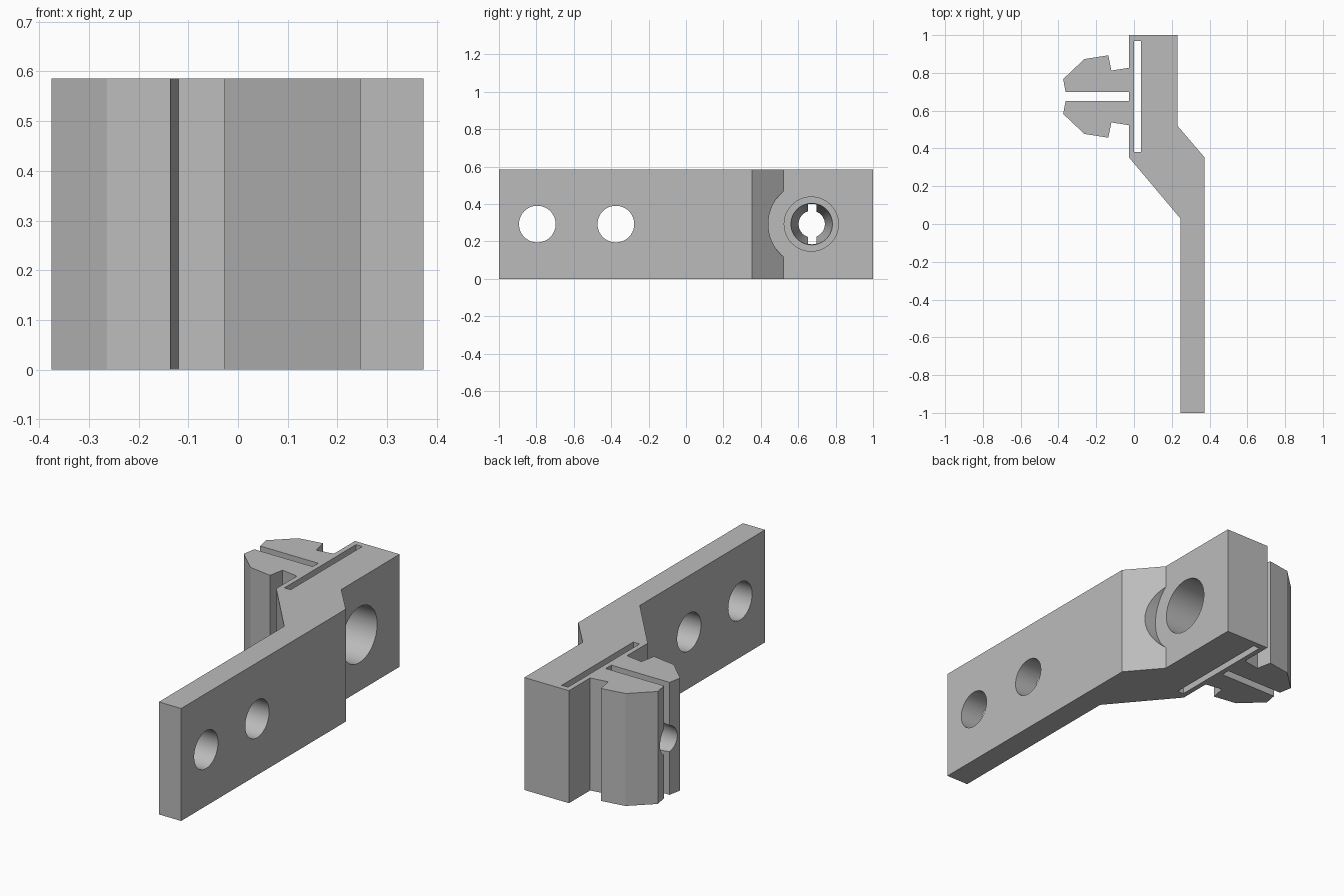
import bpy
import bmesh
import math
from mathutils import Matrix

cube = bpy.data.objects.get("Cube")
if cube:
    bpy.data.objects.remove(cube, do_unlink=True)

HEIGHT = 0.585
MID_Z = HEIGHT / 2
CLIP_Y = 0.675      # axis of the clip and its screw hole
WALL_X = -0.027     # face that carries the clip

grey = bpy.data.materials.new("plain grey")
grey.use_nodes = True
colour = (0.5, 0.5, 0.5, 1)
grey.diffuse_color = colour
grey.node_tree.nodes["Principled BSDF"].inputs["Base Color"].default_value = colour


def new_object(name, bm):
    bmesh.ops.recalc_face_normals(bm, faces=bm.faces)
    mesh = bpy.data.meshes.new(name)
    bm.to_mesh(mesh)
    bm.free()
    mesh.materials.append(grey)
    obj = bpy.data.objects.new(name, mesh)
    bpy.context.collection.objects.link(obj)
    return obj


def extrude_outline(name, outline, z0, z1):
    bm = bmesh.new()
    face = bm.faces.new([bm.verts.new((x, y, z0)) for x, y in outline])
    top = bmesh.ops.extrude_face_region(bm, geom=[face])["geom"]
    verts = [v for v in top if isinstance(v, bmesh.types.BMVert)]
    bmesh.ops.translate(bm, verts=verts, vec=(0, 0, z1 - z0))
    return new_object(name, bm)


def bore(name, y, x0, x1, r0, r1):
    """Round cutter along x, radius r0 at x0 and r1 at x1."""
    bm = bmesh.new()
    place = Matrix.Translation(((x0 + x1) / 2, y, MID_Z)) @ Matrix.Rotation(math.pi / 2, 4, "Y")
    bmesh.ops.create_cone(bm, cap_ends=True, segments=64, radius1=r0,
                          radius2=r1, depth=x1 - x0, matrix=place)
    return new_object(name, bm)


# Bracket outline: straight arm, offset bend, thick head and split snap clip
arm = [(WALL_X, 1), (0.23, 1), (0.23, 0.52), (0.373, 0.353), (0.373, -1),
       (0.245, -1), (0.245, 0.03), (WALL_X, 0.353)]
# Half of the clip as (x, distance from the clip axis), root to tip to slit
half_clip = [(WALL_X, 0.152), (-0.12, 0.137), (-0.136, 0.218), (-0.263, 0.198),
             (-0.375, 0.092), (-0.362, 0.023), (WALL_X, 0.023)]
clip = [(x, CLIP_Y - d) for x, d in half_clip]
clip += [(x, CLIP_Y + d) for x, d in reversed(half_clip)]
bracket = extrude_outline("clip_bracket", arm + clip, 0, HEIGHT)

# Cutters: relief slot, arm holes, screw clearance, screw hole, tapered clip hole
slot = [(0, 0.382), (0.036, 0.382), (0.036, 0.97), (0, 0.97)]
cutters = [
    extrude_outline("relief_slot_cutter", slot, -0.1, HEIGHT + 0.1),
    bore("front_hole_cutter", -0.795, 0.1, 0.5, 0.098, 0.098),
    bore("rear_hole_cutter", -0.375, 0.1, 0.5, 0.098, 0.098),
    bore("clearance_cutter", CLIP_Y - 0.005, 0.23, 0.5, 0.23, 0.23),
    bore("screw_hole_cutter", CLIP_Y - 0.005, 0.018, 0.4, 0.145, 0.145),
    bore("tapered_hole_cutter", CLIP_Y - 0.003, -0.4, 0.01, 0.067, 0.112),
]

bpy.ops.object.select_all(action="DESELECT")
bracket.select_set(True)
bpy.context.view_layer.objects.active = bracket
for cutter in cutters:
    cutter.hide_render = True
    cut = bracket.modifiers.new(cutter.name, "BOOLEAN")
    cut.operation = "DIFFERENCE"
    cut.solver = "EXACT"
    cut.object = cutter
    bpy.ops.object.modifier_apply(modifier=cut.name)
    bpy.data.objects.remove(cutter, do_unlink=True)

bpy.ops.object.shade_smooth_by_angle(angle=math.radians(20))
